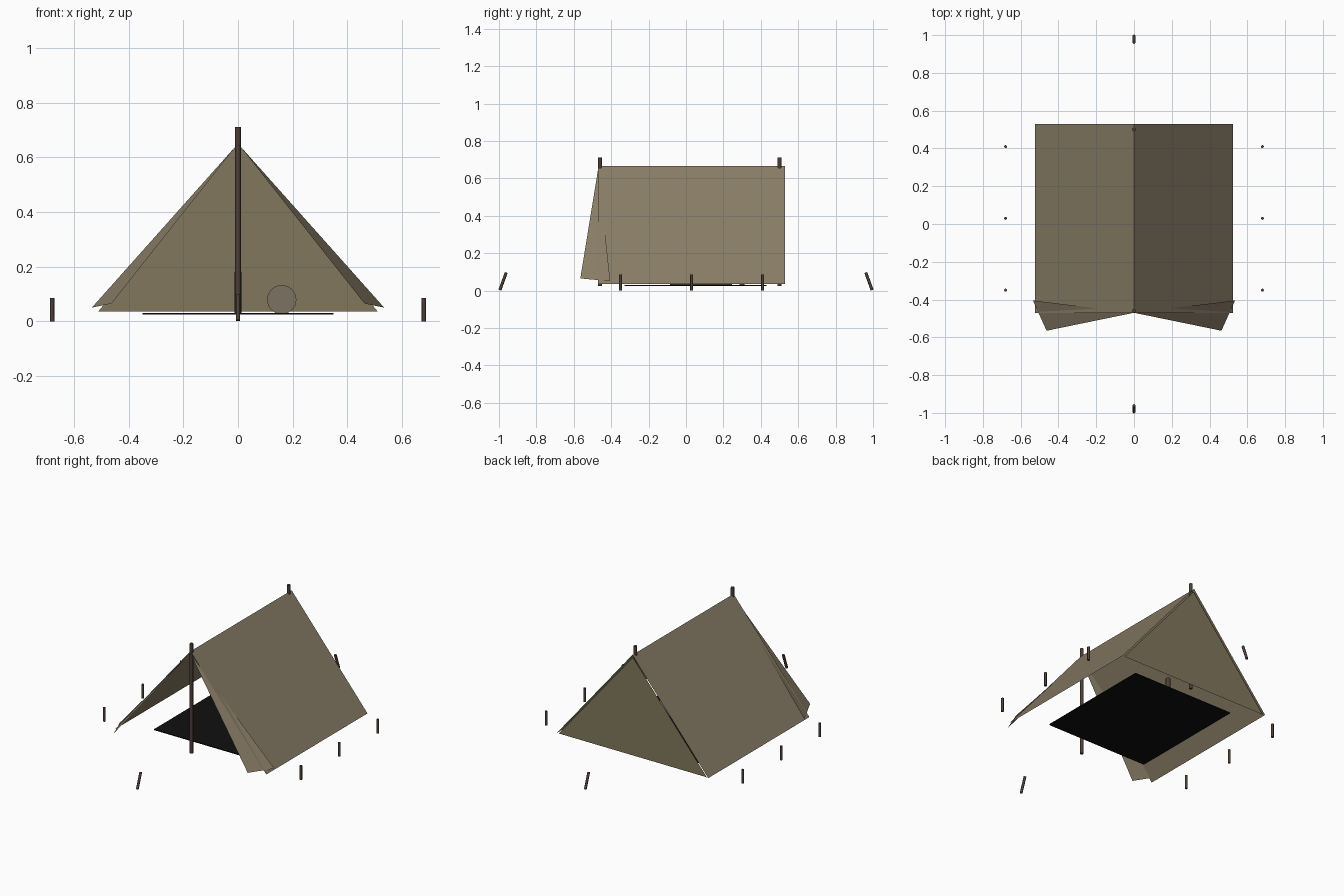
import bpy
import bmesh
from math import pi, radians

if "Cube" in bpy.data.objects:
    bpy.data.objects.remove(bpy.data.objects["Cube"], do_unlink=True)


def material(name, color):
    mat = bpy.data.materials.new(name)
    mat.use_nodes = True
    rgba = (*color, 1)
    mat.diffuse_color = rgba
    mat.node_tree.nodes["Principled BSDF"].inputs["Base Color"].default_value = rgba
    return mat


canvas = material("tan canvas", (0.25, 0.205, 0.135))
wall_canvas = material("olive canvas", (0.22, 0.185, 0.11))
wood = material("dark wood", (0.075, 0.05, 0.038))
black = material("black groundsheet", (0.005, 0.005, 0.005))
wool = material("grey brown blanket", (0.2, 0.17, 0.12))


def sheet(name, points, faces, mat):
    """Single layer of cloth."""
    mesh = bpy.data.meshes.new(name)
    mesh.from_pydata(points, [], faces)
    mesh.materials.append(mat)
    obj = bpy.data.objects.new(name, mesh)
    bpy.context.collection.objects.link(obj)
    return obj


def rod(name, center, radius, length, mat, tilt=0.0, sides=8):
    """Round bar, upright unless tilted about x."""
    bpy.ops.mesh.primitive_cylinder_add(vertices=sides, radius=radius, depth=length,
                                        location=center, rotation=(tilt, 0, 0))
    obj = bpy.context.object
    obj.name = name
    obj.data.materials.append(mat)
    bpy.ops.object.shade_smooth_by_angle(angle=radians(50))
    return obj


FRONT, BACK = -0.47, 0.53
RIDGE, HEM, HALF = 0.665, 0.035, 0.525

# Sloping roof, one sheet folded over the ridge
sheet("roof",
      [(x, y, z) for y in (FRONT, BACK)
       for x, z in ((-HALF, HEM), (0, RIDGE), (HALF, HEM))],
      [(0, 1, 4, 3), (1, 2, 5, 4)], canvas)

# Closed back wall
sheet("back_wall", [(-0.512, 0.525, HEM), (0.512, 0.525, HEM), (0, 0.525, 0.648)],
      [(0, 1, 2)], wall_canvas)

# Door flaps folded outward
for side, label in ((1, "left"), (-1, "right")):
    sheet(label + "_door_flap",
          [(0, FRONT, 0.65), (side * 0.463, -0.565, 0.065), (side * 0.535, -0.405, 0.05)],
          [(0, 1, 2)], canvas)

# Groundsheet
bpy.ops.mesh.primitive_cube_add(size=1, location=(0, 0.05, 0.028))
floor = bpy.context.object
floor.name = "groundsheet"
floor.scale = (0.7, 0.76, 0.006)
floor.data.materials.append(black)

# Ridge poles
for label, y in (("front", -0.46), ("back", 0.5)):
    rod(label + "_pole", (0, y, 0.368), 0.0105, 0.685, wood)

# Side pegs
for x in (-0.68, 0.68):
    for y in (-0.35, 0.03, 0.41):
        rod("side_peg", (x, y, 0.043), 0.008, 0.086, wood)

# End pegs, leaning in toward the tent
for side in (-1, 1):
    rod("end_peg", (0, side * 0.978, 0.05), 0.008, 0.1, wood, tilt=side * radians(20))

# Bedroll and small upright flask inside
rod("bedroll", (0.16, 0.08, 0.079), 0.054, 0.33, wool, tilt=pi / 2, sides=16)
rod("flask", (0, 0.3, 0.105), 0.0135, 0.15, wood)
